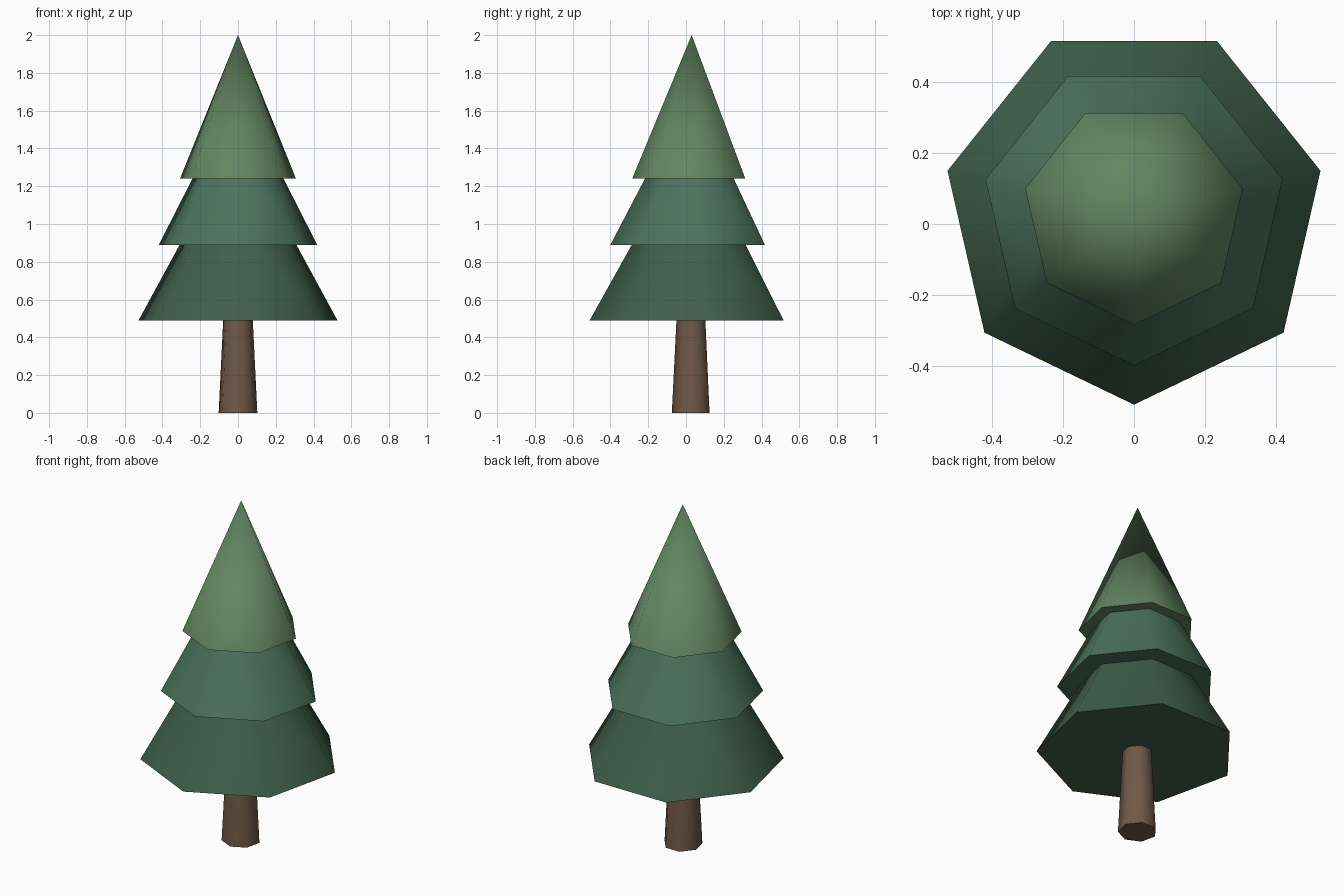
import bpy, math

if "Cube" in bpy.data.objects:
    bpy.data.objects.remove(bpy.data.objects["Cube"])

CENTRE_Y = 0.03  # heptagon centre, so the bounds are centred on y = 0


def cone(name, r_bottom, r_top, z_bottom, z_top, color):
    bpy.ops.mesh.primitive_cone_add(
        vertices=7, radius1=r_bottom, radius2=r_top, depth=z_top - z_bottom,
        location=(0, CENTRE_Y, (z_bottom + z_top) / 2))
    ob = bpy.context.object
    ob.name = name
    # one corner of the heptagon points to the front
    ob.rotation_euler.z = math.pi
    bpy.ops.object.transform_apply(location=True, rotation=True, scale=True)
    bpy.ops.object.shade_smooth_by_angle(angle=math.radians(60))
    mat = bpy.data.materials.new(name + "_color")
    mat.diffuse_color = (*color, 1)
    mat.use_nodes = True
    mat.node_tree.nodes["Principled BSDF"].inputs["Base Color"].default_value = mat.diffuse_color
    ob.data.materials.append(mat)
    return ob


# Tapered trunk
cone("trunk", 0.105, 0.08, 0.0, 0.50, (0.16, 0.10, 0.065))

# Three foliage tiers, dark at the bottom to light at the top
cone("lower_foliage", 0.54, 0.25, 0.49, 1.01, (0.05, 0.115, 0.07))
cone("middle_foliage", 0.43, 0.19, 0.89, 1.35, (0.07, 0.17, 0.105))
cone("top_foliage", 0.315, 0.0, 1.24, 2.0, (0.125, 0.235, 0.12))
